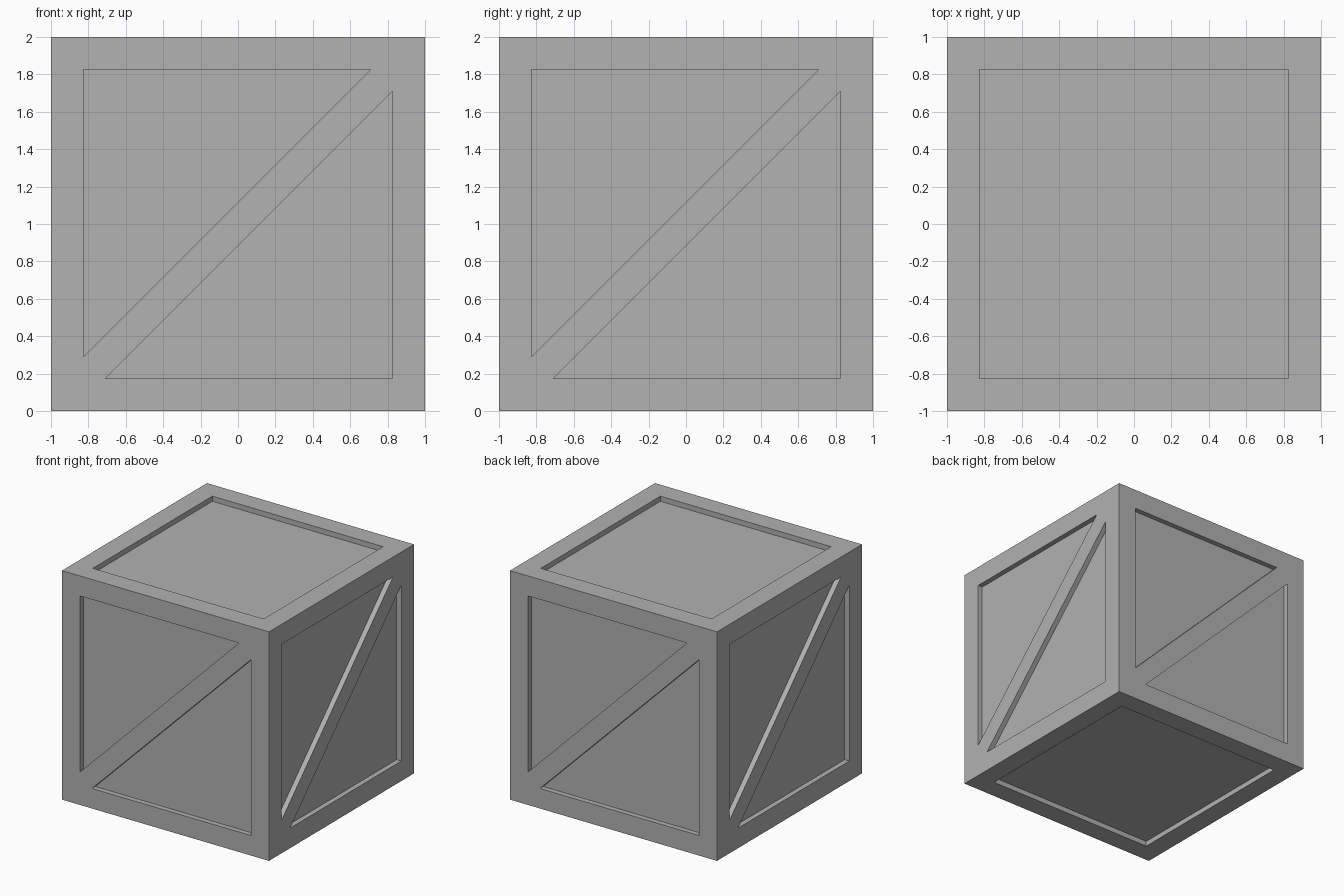
import bpy
import bmesh
from math import pi
from mathutils import Matrix, Vector

HALF = 1.0       # half the crate size
INNER = 0.825    # half the width of the recessed opening
TIP = 0.71       # where the diagonal brace meets the opening
DEPTH = 0.045    # how far the panels sit back

cube = bpy.data.objects.get("Cube")
if cube:
    bpy.data.objects.remove(cube, do_unlink=True)

grey = bpy.data.materials.new("plain_grey")
colour = (0.445, 0.445, 0.445, 1)
grey.use_nodes = True
grey.diffuse_color = colour
grey.node_tree.nodes["Principled BSDF"].inputs["Base Color"].default_value = colour


def add_object(name, bm):
    mesh = bpy.data.meshes.new(name)
    bmesh.ops.recalc_face_normals(bm, faces=bm.faces)
    bm.to_mesh(mesh)
    bm.free()
    mesh.materials.append(grey)
    obj = bpy.data.objects.new(name, mesh)
    bpy.context.collection.objects.link(obj)
    return obj


def add_prism(bm, outline, turn):
    """Prism through the front surface, turned to another side."""
    verts = [bm.verts.new(turn @ Vector((x, DEPTH - HALF, z))) for x, z in outline]
    face = bm.faces.new(verts)
    grown = bmesh.ops.extrude_face_region(bm, geom=[face])["geom"]
    moved = [v for v in grown if isinstance(v, bmesh.types.BMVert)]
    bmesh.ops.translate(bm, verts=moved, vec=turn @ Vector((0, -4 * DEPTH, 0)))


# Solid crate body
bm = bmesh.new()
bmesh.ops.create_cube(bm, size=2 * HALF)
crate = add_object("crate", bm)

# Recesses: two triangles beside a diagonal brace on each side
upper = [(-INNER, INNER), (TIP, INNER), (-INNER, -TIP)]
lower = [(INNER, -INNER), (INNER, TIP), (-TIP, -INNER)]
square = [(-INNER, -INNER), (INNER, -INNER), (INNER, INNER), (-INNER, INNER)]
bm = bmesh.new()
for side in range(4):
    turn = Matrix.Rotation(side * pi / 2, 3, 'Z')
    add_prism(bm, upper, turn)
    add_prism(bm, lower, turn)

# Square recesses on the top and bottom
for angle in (pi / 2, -pi / 2):
    add_prism(bm, square, Matrix.Rotation(angle, 3, 'X'))
cutter = add_object("recess_cutter", bm)
cutter.hide_render = True

# Cut the recesses and stand the crate on the ground
cut = crate.modifiers.new("recesses", 'BOOLEAN')
cut.operation = 'DIFFERENCE'
cut.solver = 'EXACT'
cut.object = cutter
bpy.context.view_layer.objects.active = crate
bpy.ops.object.modifier_apply(modifier=cut.name)
bpy.data.objects.remove(cutter, do_unlink=True)
crate.data.transform(Matrix.Translation((0, 0, HALF)))
